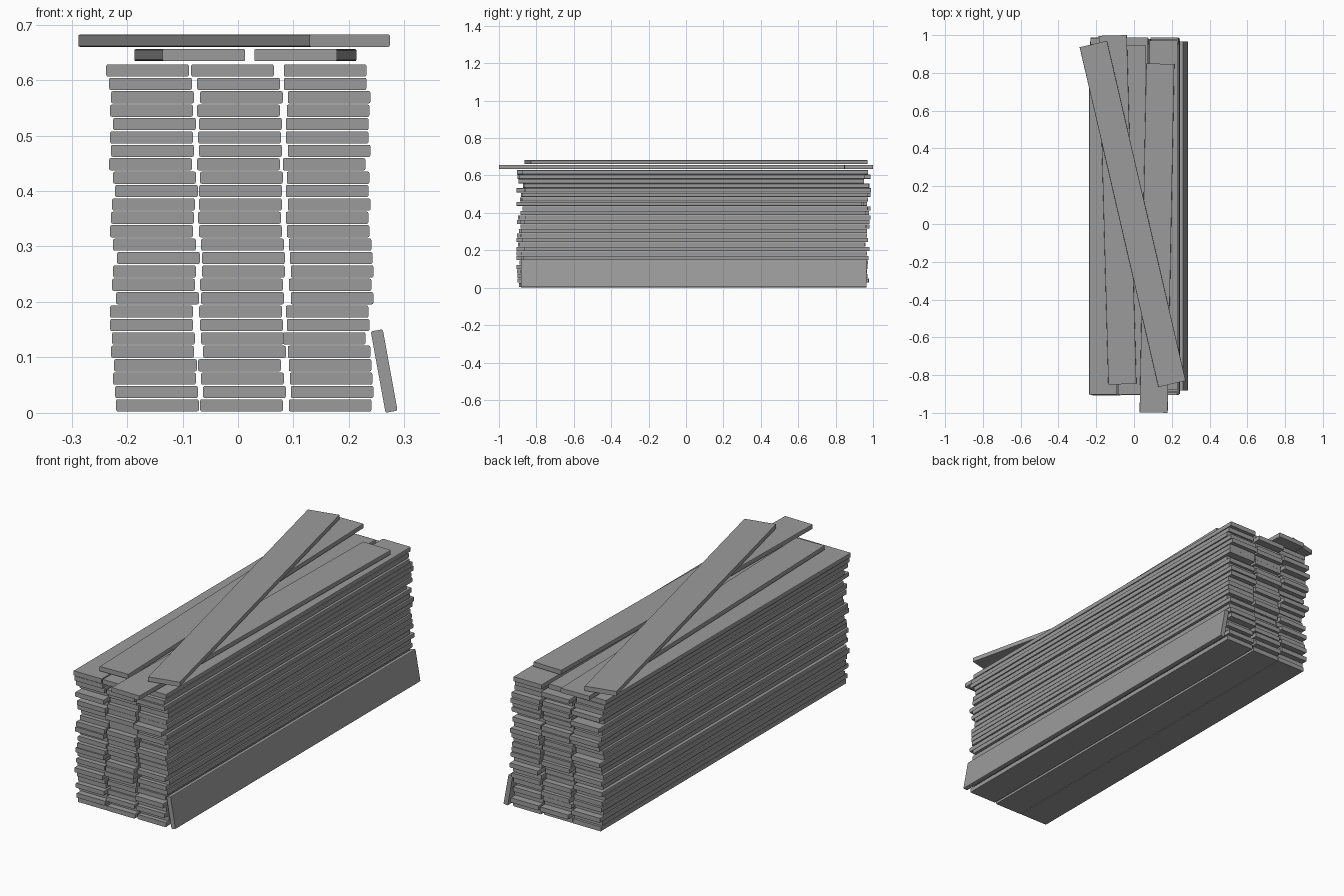
import bpy, bmesh, math, random

if "Cube" in bpy.data.objects:
    bpy.data.objects.remove(bpy.data.objects["Cube"])

random.seed(7)
L, W, T = 1.847, 0.149, 0.022   # plank length, width, thickness
PITCH = 0.02415                 # layer spacing

# Dark grey board finish
grey = bpy.data.materials.new("dark_grey")
grey.diffuse_color = (0.33, 0.33, 0.33, 1)
grey.use_nodes = True
grey.node_tree.nodes["Principled BSDF"].inputs["Base Color"].default_value = grey.diffuse_color


def plank(name, loc, rot=(0, 0, 0)):
    bm = bmesh.new()
    bmesh.ops.create_cube(bm, size=1)
    bmesh.ops.scale(bm, vec=(W, L, T), verts=bm.verts)
    # round only the long edges
    long_edges = [e for e in bm.edges
                  if abs(e.verts[0].co.y - e.verts[1].co.y) > 1]
    bmesh.ops.bevel(bm, geom=long_edges, offset=0.003, segments=2,
                    profile=0.5, affect='EDGES')
    me = bpy.data.meshes.new(name)
    bm.to_mesh(me)
    bm.free()
    me.materials.append(grey)
    ob = bpy.data.objects.new(name, me)
    ob.location = loc
    ob.rotation_euler = rot
    bpy.context.collection.objects.link(ob)
    return ob


# Sideways shift of each plank from the bottom up, in units of 1.8 mm
columns = {
    "left": (-0.1560, [6, 5, 3, 4, 1, 2, 0, 0, 6, 2, 3, 7, 3,
                       0, 1, 2, 5, 3, -1, 1, 0, 3, 0, 1, -1, -4]),
    "middle": (0.0008, [3, 6, 4, 1, 6, 4, 3, 2, 4, 3, 5, 5, 4,
                        2, 1, 2, 2, 3, 0, 2, 1, 2, 0, 3, 0, -6]),
    "right": (0.1570, [5, 7, 6, 5, 4, -1, 3, 2, 7, 5, 7, 6, 5,
                       3, 2, 4, 2, 3, -1, 4, 2, 2, 3, 4, 0, 0]),
}

# Three stacked columns with ragged ends
for side, (x0, shifts) in columns.items():
    for i, s in enumerate(shifts):
        x = x0 + s * 0.0018
        y = 0.041 + random.uniform(-0.026, 0.024)
        plank(f"{side}_plank_{i + 1:02d}", (x, y, 0.0135 + i * PITCH))

# Loose planks lying on top
plank("loose_plank_left", (-0.087, 0.075, 0.645), (0, 0, 0.0275))
plank("loose_plank_right", (0.1215, -0.075, 0.645), (0, 0, -0.019))
plank("diagonal_plank", (-0.007, 0.053, 0.671), (0, 0, 0.2276))

# Plank leaning against the right side
plank("leaning_plank", (0.2635, 0.042, 0.0755), (0, math.radians(79.7), 0))
